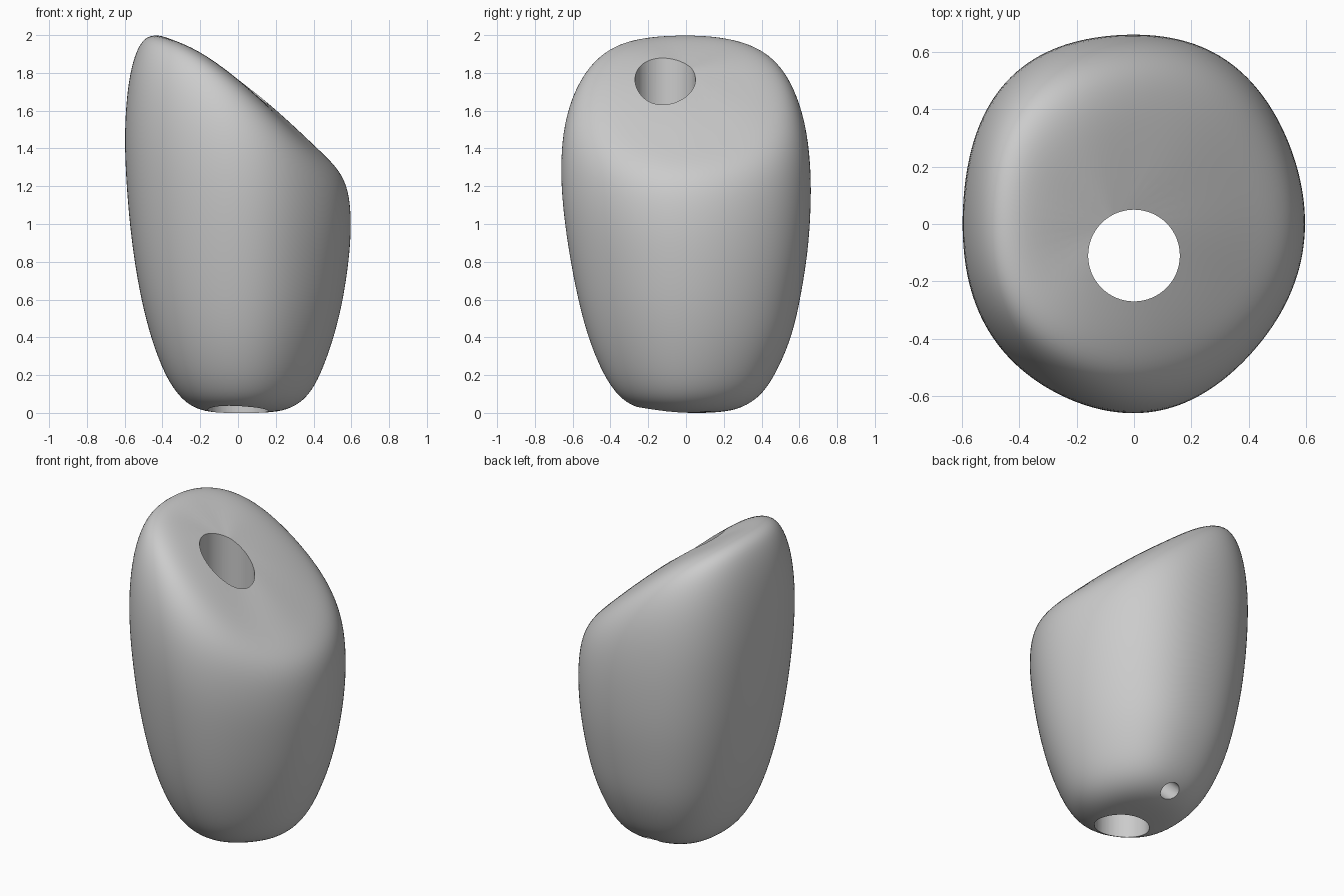
import bpy, bmesh, math
from mathutils import Vector

if "Cube" in bpy.data.objects:
    bpy.data.objects.remove(bpy.data.objects["Cube"])

grey = bpy.data.materials.new("plain grey")
grey.diffuse_color = (0.6, 0.6, 0.6, 1)
grey.use_nodes = True
grey.node_tree.nodes["Principled BSDF"].inputs["Base Color"].default_value = grey.diffuse_color

# Tilted rings from base to crown:
# left x, left z, right x, right z, front depth, back depth, middle lift
RINGS = [
    (-.10, .00, .12, .00, .10, .12, 0),
    (-.20, .012, .24, .008, .21, .25, 0),
    (-.28, .055, .33, .05, .32, .35, 0),
    (-.345, .13, .395, .12, .39, .425, 0),
    (-.405, .24, .45, .23, .455, .49, 0),
    (-.47, .42, .51, .40, .525, .565, 0),
    (-.525, .65, .555, .58, .58, .61, .01),
    (-.567, .92, .585, .77, .625, .648, .02),
    (-.592, 1.20, .60, .93, .656, .663, .03),
    (-.603, 1.45, .60, 1.06, .667, .663, .04),
    (-.592, 1.67, .587, 1.17, .655, .645, .06),
    (-.567, 1.83, .553, 1.26, .615, .605, .08),
    (-.53, 1.94, .49, 1.335, .55, .545, .09),
    (-.485, 1.995, .41, 1.41, .47, .465, .08),
    (-.41, 2.005, .30, 1.515, .36, .355, .05),
    (-.29, 1.95, .15, 1.65, .21, .21, .02),
]
SIDES = 40


def make_object(name, bm):
    mesh = bpy.data.meshes.new(name)
    bmesh.ops.recalc_face_normals(bm, faces=bm.faces)
    bm.to_mesh(mesh)
    bm.free()
    obj = bpy.data.objects.new(name, mesh)
    bpy.context.collection.objects.link(obj)
    mesh.materials.append(grey)
    return obj


def drill(name, start, end, radius):
    """Round cutter running from start to end."""
    a, b = Vector(start), Vector(end)
    bm = bmesh.new()
    bmesh.ops.create_cone(bm, cap_ends=True, segments=64, radius1=radius,
                          radius2=radius, depth=(b - a).length)
    turn = (b - a).to_track_quat('Z', 'Y').to_matrix().to_4x4()
    turn.translation = (a + b) / 2
    bm.transform(turn)
    obj = make_object(name, bm)
    obj.hide_render = True
    return obj


# Body: lofted rings, fuller at the back left, closed by a fan at each end
bm = bmesh.new()
loops = []
for xl, zl, xr, zr, yf, yb, lift in RINGS:
    loop = []
    for i in range(SIDES):
        a = 2 * math.pi * i / SIDES
        c, s = math.cos(a), math.sin(a)
        swell = 1 + math.sin(2 * a) ** 2 * (.015 + .048 * math.cos(a - 2.356))
        rise = lift * s * s * (.8 - .6 * c - .2 * s)
        loop.append(bm.verts.new((
            (xl + xr) / 2 + (xr - xl) / 2 * c * swell,
            (yb - yf) / 2 + (yb + yf) / 2 * s * swell,
            (zl + zr) / 2 + (zr - zl) / 2 * c + rise)))
    loops.append(loop)
for lo, hi in zip(loops, loops[1:]):
    for i in range(SIDES):
        j = (i + 1) % SIDES
        bm.faces.new((lo[i], lo[j], hi[j], hi[i]))
for loop, tip in ((loops[0], (.01, .01, 0)), (loops[-1], (-.07, 0, 1.82))):
    centre = bm.verts.new(tip)
    for i in range(SIDES):
        bm.faces.new((loop[i], loop[(i + 1) % SIDES], centre))
body = make_object("body", bm)
body.modifiers.new("round", 'SUBSURF').levels = 2

# Vertical channel and the small slanted hole low on the back
cutters = [drill("channel_cutter", (0, -.11, -.5), (0, -.11, 2.5), .16),
           drill("back_hole_cutter", (.01, .54, -.15), (0, 0, .38), .057)]
for cutter in cutters:
    mod = body.modifiers.new(cutter.name, 'BOOLEAN')
    mod.operation, mod.object, mod.solver = 'DIFFERENCE', cutter, 'EXACT'

# Bake the cuts so the hole rims can stay sharp
bpy.context.view_layer.update()
baked = bpy.data.meshes.new_from_object(
    body.evaluated_get(bpy.context.evaluated_depsgraph_get()))
body.modifiers.clear()
body.data = baked
for cutter in cutters:
    bpy.data.objects.remove(cutter)
bpy.ops.object.select_all(action='DESELECT')
body.select_set(True)
bpy.context.view_layer.objects.active = body
bpy.ops.object.shade_smooth_by_angle(angle=math.radians(35))
